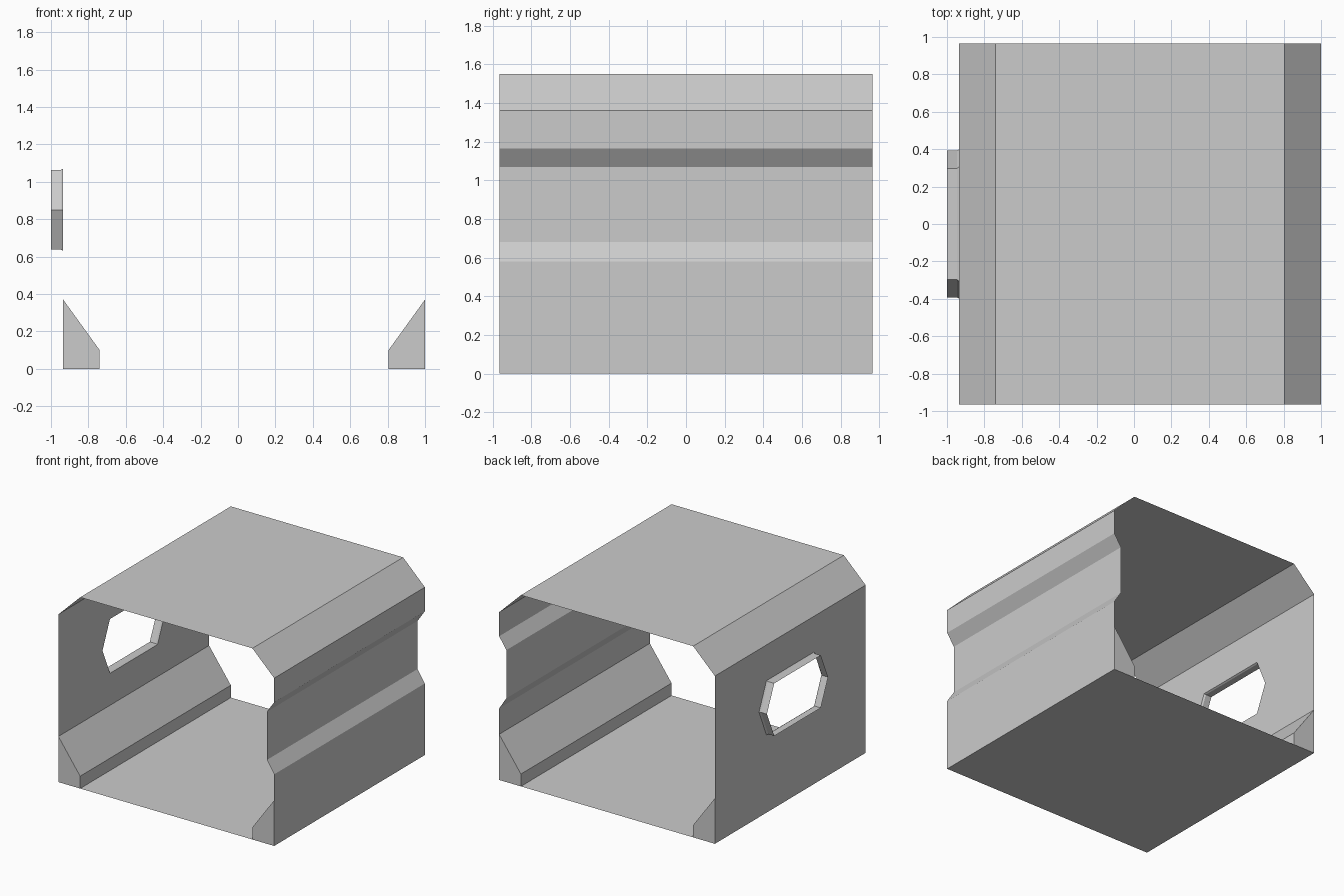
import bpy

if "Cube" in bpy.data.objects:
    bpy.data.objects.remove(bpy.data.objects["Cube"])

L = 0.965          # half length along y
XL, XR = -0.935, 1.0
ZC = 0.85          # window centre height


def make(name, verts, faces):
    me = bpy.data.meshes.new(name)
    me.from_pydata(verts, [], faces)
    me.update()
    ob = bpy.data.objects.new(name, me)
    bpy.context.collection.objects.link(ob)
    return ob


def sweep(name, profile, caps=False):
    """Extrude an open xz profile along y, optionally capping the ends."""
    n = len(profile)
    verts = [(x, y, z) for y in (-L, L) for x, z in profile]
    faces = [(i, i + 1, n + i + 1, n + i) for i in range(n - 1)]
    if caps:
        faces += [tuple(range(n))[::-1], tuple(range(n, 2 * n))]
    return make(name, verts, faces)


def hexagon(x, tip, flat, h):
    """Window outline, starting at the -y tip and passing over the top."""
    yz = [(-tip, 0), (-flat, h), (flat, h), (tip, 0), (flat, -h), (-flat, -h)]
    return [(x, y, ZC + z) for y, z in yz]


# Thin outer shell: left chamfer, roof, right chamfer, grooved right wall, floor
sweep("shell", [(XL, 1.36), (-0.74, 1.55), (0.805, 1.55), (XR, 1.36),
                (XR, 1.165), (0.935, 1.07), (0.935, 0.68), (XR, 0.58),
                (XR, 0), (XL, 0)])

# Left wall, split at the window tips into a lower and an upper panel
hole = hexagon(XL, 0.40, 0.305, 0.22)
wall = hole + [(XL, -L, 0), (XL, L, 0), (XL, L, ZC),
               (XL, L, 1.36), (XL, -L, 1.36), (XL, -L, ZC)]
make("window_wall", wall, [(6, 11, 0, 5, 4, 3, 8, 7),
                           (11, 10, 9, 8, 3, 2, 1, 0)])

# Window frame: small flare at the wall, then a thin hexagonal tube
rings = [hole, hexagon(-0.947, 0.392, 0.298, 0.213),
         hexagon(-1.0, 0.392, 0.298, 0.213)]
make("window_frame", sum(rings, []),
     [(r * 6 + i, r * 6 + (i + 1) % 6, r * 6 + 6 + (i + 1) % 6, r * 6 + 6 + i)
      for r in range(2) for i in range(6)])

# Sloped kerbs along both walls
for name, x, s in (("left_kerb", XL, 1), ("right_kerb", XR, -1)):
    kerb = [(x, 0.37), (x + s * 0.195, 0.10), (x + s * 0.195, 0)]
    n = len(kerb)
    verts = [(px, y, pz) for y in (-L, L) for px, pz in kerb + [(x, 0)]]
    faces = [(0, 1, 5, 4), (1, 2, 6, 5), (3, 2, 1, 0), (4, 5, 6, 7)]
    if s < 0:
        faces = [f[::-1] for f in faces]
    make(name, verts, [f[::-1] for f in faces])
